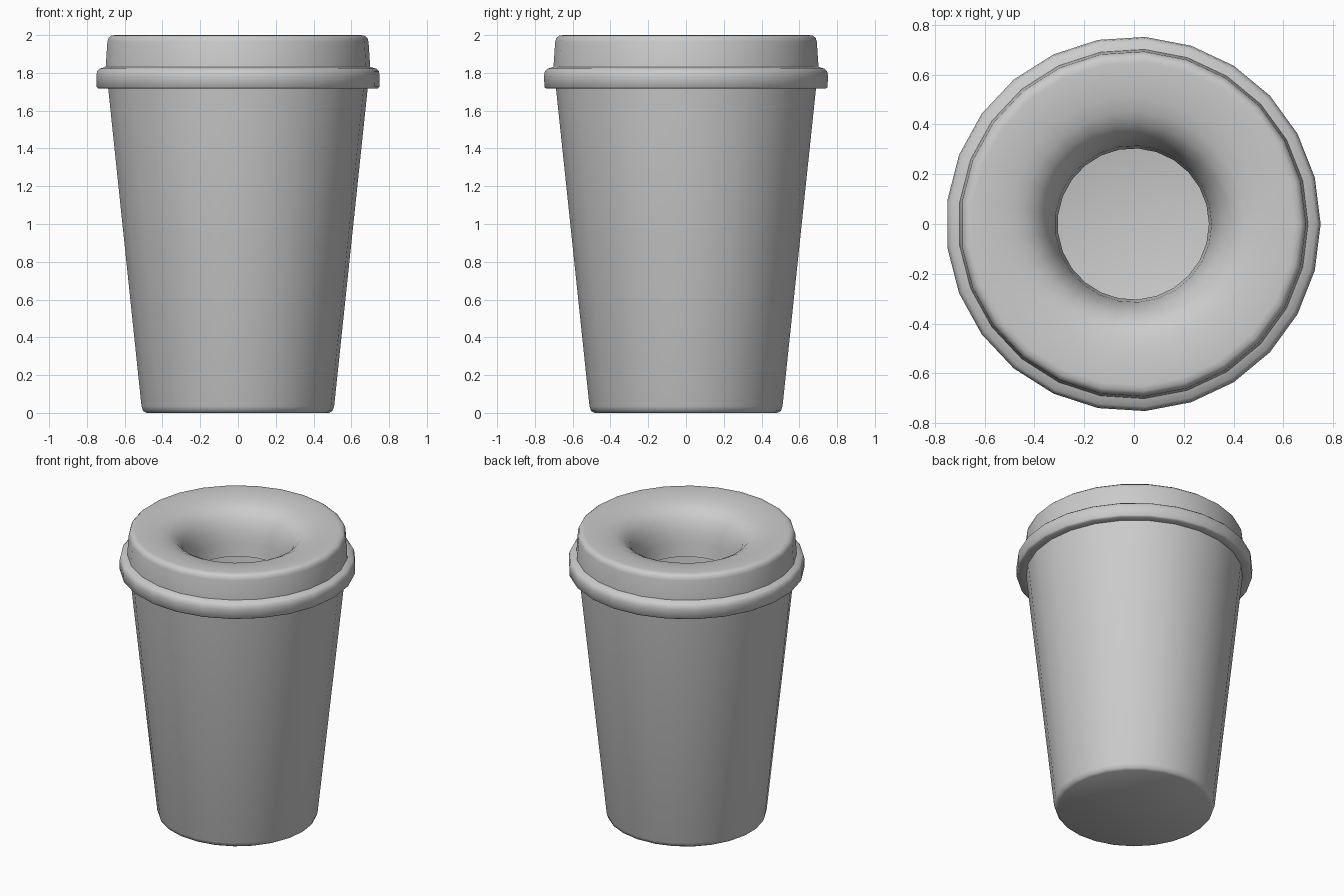
import bpy, bmesh, math

if "Cube" in bpy.data.objects:
    bpy.data.objects.remove(bpy.data.objects["Cube"])

SIDES = 25


def lathe(name, profile, cap_start=False, angle=50):
    """Spin an (r, z) profile around the z axis."""
    bm = bmesh.new()
    rings = []
    for r, z in profile:
        rings.append([bm.verts.new((r * math.cos(2 * math.pi * i / SIDES) - 0.003,
                                    r * math.sin(2 * math.pi * i / SIDES), z))
                      for i in range(SIDES)])
    for a, b in zip(rings, rings[1:]):
        for i in range(SIDES):
            j = (i + 1) % SIDES
            bm.faces.new((a[i], a[j], b[j], b[i]))
    if cap_start:
        bm.faces.new(rings[0][::-1])
    mesh = bpy.data.meshes.new(name)
    bm.to_mesh(mesh)
    bm.free()
    obj = bpy.data.objects.new(name, mesh)
    bpy.context.collection.objects.link(obj)
    bpy.ops.object.select_all(action='DESELECT')
    obj.select_set(True)
    bpy.context.view_layer.objects.active = obj
    bpy.ops.object.shade_smooth_by_angle(angle=math.radians(angle))
    return obj


# Tapered body, hollow, with a rounded foot
lathe("bin_body", [(0.485, 0), (0.503, 0.01), (0.512, 0.035), (0.693, 1.75)],
      cap_start=True, angle=75)

# Lid: skirt bead, raised band, rounded shoulder
outer = [(0.69, 1.72), (0.742, 1.717), (0.751, 1.725), (0.753, 1.785),
         (0.748, 1.81), (0.735, 1.822), (0.703, 1.832),
         (0.694, 1.965), (0.688, 1.985), (0.672, 1.998), (0.65, 2.0)]

# Funnel rolling down into the round opening, with a short lip
funnel = [(0.58, 1.998), (0.51, 1.99), (0.45, 1.976), (0.40, 1.95),
          (0.36, 1.905), (0.332, 1.84), (0.315, 1.765), (0.308, 1.69), (0.304, 1.67)]
lathe("bin_lid", outer + funnel)
